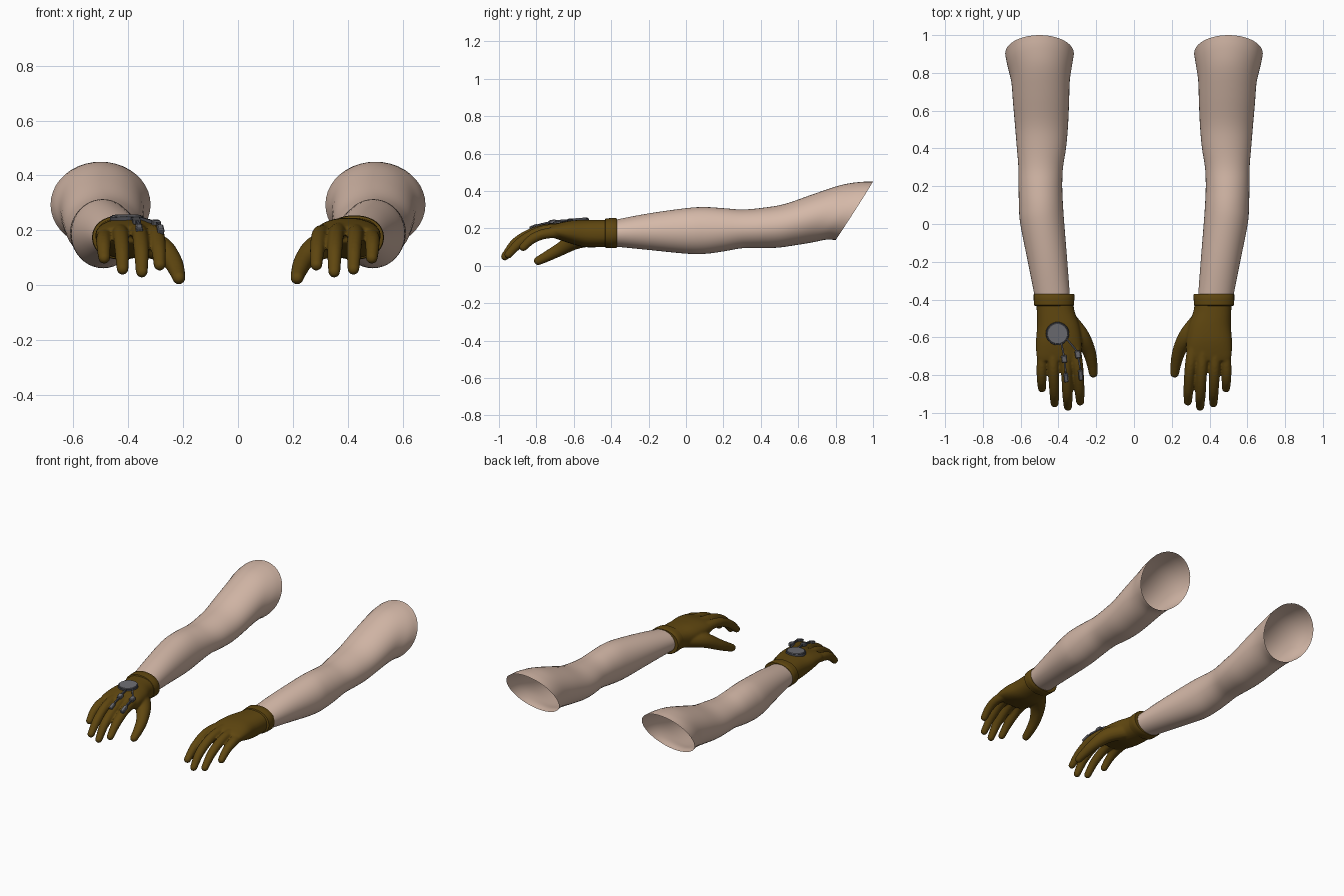
import bpy, bmesh, math
from mathutils import Vector, Matrix

cube = bpy.data.objects.get("Cube")
if cube:
    bpy.data.objects.remove(cube)


def material(name, rgb):
    m = bpy.data.materials.new(name)
    m.use_nodes = True
    m.diffuse_color = (*rgb, 1)
    m.node_tree.nodes["Principled BSDF"].inputs["Base Color"].default_value = (*rgb, 1)
    return m


SKIN = material("skin", (0.66, 0.48, 0.39))
GLOVE = material("brown leather", (0.115, 0.062, 0.005))
METAL = material("grey metal", (0.15, 0.15, 0.165))
DARK = material("dark metal", (0.06, 0.062, 0.075))


def finish(bm, name, mat, angle=40):
    bmesh.ops.recalc_face_normals(bm, faces=bm.faces)
    mesh = bpy.data.meshes.new(name)
    bm.to_mesh(mesh)
    bm.free()
    mesh.materials.append(mat)
    mesh.shade_smooth()
    mesh.set_sharp_from_angle(angle=math.radians(angle))
    ob = bpy.data.objects.new(name, mesh)
    bpy.context.collection.objects.link(ob)
    return ob


def spline(rows, steps):
    """Smooth curve through rows of any length."""
    rows = [Vector(r) for r in rows]
    p = [2 * rows[0] - rows[1], *rows, 2 * rows[-1] - rows[-2]]
    out = []
    for a, b, c, d in zip(p, p[1:], p[2:], p[3:]):
        for k in range(steps):
            t = k / steps
            out.append(0.5 * (2 * b + (c - a) * t + (2 * a - 5 * b + 4 * c - d) * t * t
                              + (3 * b - a - 3 * c + d) * t ** 3))
    return out + [rows[-1]]


def loft(bm, rings, caps=True):
    loops = [[bm.verts.new(p) for p in ring] for ring in rings]
    n = len(loops[0])
    for a, b in zip(loops, loops[1:]):
        for i in range(n):
            j = (i + 1) % n
            bm.faces.new((a[i], a[j], b[j], b[i]))
    if caps:
        bm.faces.new(loops[0])
        bm.faces.new(loops[-1])


def section(side, top_y, low_y, x0, x1, z0, z1, n=40, power=1.0):
    """Oval ring, leaning from low_y at its bottom to top_y at its top."""
    ring = []
    for i in range(n):
        a = math.tau * i / n
        c, s = (math.copysign(abs(v) ** power, v) for v in (math.cos(a), math.sin(a)))
        ring.append((side * ((x0 + x1) / 2 + c * (x1 - x0) / 2),
                     (top_y + low_y) / 2 + s * (top_y - low_y) / 2 + 0.012 * (top_y - low_y) * c * c,
                     (z0 + z1) / 2 + s * (z1 - z0) / 2))
    return ring


def finger(bm, side, rows):
    """Tapered tube with a rounded tip; rows are x, y, z, radius."""
    pts = spline(rows, 6)
    centres = [Vector((side * p[0], p[1], p[2])) for p in pts]
    tip_dir = (centres[-1] - centres[-2]).normalized()
    stations = []
    for i, c in enumerate(centres):
        d = centres[min(i + 1, len(centres) - 1)] - centres[max(i - 1, 0)]
        stations.append((c, d.normalized(), pts[i][3]))
    r = pts[-1][3]
    for k in range(1, 5):
        a = math.radians(20 * k)
        stations.append((centres[-1] + tip_dir * r * math.sin(a), tip_dir, r * math.cos(a)))
    rings = []
    for c, d, rad in stations:
        u = d.cross(Vector((0, 0, 1))).normalized()
        v = u.cross(d)
        rings.append([c + rad * (u * math.cos(math.tau * i / 16) + v * math.sin(math.tau * i / 16))
                      for i in range(16)])
    loft(bm, rings)


# top_y, low_y, x0, x1, z0, z1
ARM = [(-.40, -.40, .338, .522, .105, .242), (-.2, -.2, .353, .562, .085, .28),
       (0, 0, .369, .602, .065, .308), (.1, .1, .376, .609, .064, .314),
       (.2, .2, .38, .611, .077, .308), (.3, .3, .376, .612, .094, .301),
       (.41, .39, .36, .62, .095, .31), (.53, .49, .35, .629, .097, .331),
       (.68, .59, .344, .64, .111, .383), (.83, .68, .34, .65, .126, .432),
       (.93, .75, .328, .67, .14, .448), (1, .8, .318, .682, .138, .45)]
# y, x0, x1, z0, z1
PALM = [(-.385, .325, .52, .105, .246), (-.46, .315, .515, .1, .246),
        (-.54, .288, .513, .1, .246), (-.62, .277, .519, .12, .241),
        (-.69, .277, .517, .143, .226), (-.725, .285, .51, .155, .214)]
DIGITS = [
    [(.475, -.62, .185, .032), (.488, -.75, .172, .028), (.489, -.82, .145, .026), (.487, -.87, .1, .022)],
    [(.43, -.62, .195, .034), (.427, -.77, .185, .029), (.422, -.88, .13, .027), (.42, -.95, .06, .022)],
    [(.37, -.62, .2, .034), (.358, -.78, .188, .029), (.352, -.9, .13, .028), (.35, -.968, .05, .022)],
    [(.32, -.62, .19, .034), (.297, -.76, .185, .029), (.289, -.87, .135, .027), (.285, -.94, .075, .022)],
    [(.36, -.5, .155, .05), (.285, -.59, .135, .047), (.24, -.67, .09, .036),
     (.222, -.74, .052, .029), (.215, -.79, .027, .024)]]

for label, side in (("right", -1), ("left", 1)):
    # bare arm, open at the shoulder
    bm = bmesh.new()
    loft(bm, [section(side, *r) for r in spline(ARM, 4)], caps=False)
    finish(bm, label + "_arm", SKIN)

    # glove: palm and digits fused into one skin
    bm = bmesh.new()
    loft(bm, [section(side, r[0], *r, power=0.85) for r in spline(PALM, 4)])
    for rows in DIGITS:
        finger(bm, side, rows)
    glove = finish(bm, label + "_glove", GLOVE, 180)
    fuse = glove.modifiers.new("fuse", 'REMESH')
    fuse.mode = 'VOXEL'
    fuse.voxel_size = 0.006
    fuse.use_smooth_shade = True
    soften = glove.modifiers.new("soften", 'SMOOTH')
    soften.factor = 0.5
    soften.iterations = 6

    # cuff band around the wrist
    bm = bmesh.new()
    loft(bm, [section(side, y, y, .316 + d, .531 - d, .094 + d, .255 - d, power=0.92)
              for y, d in ((-.434, .01), (-.43, .002), (-.4, 0), (-.374, 0), (-.37, .003))])
    finish(bm, label + "_cuff", GLOVE)


# device on the back of the right hand
def disc(name, mat, radius, depth, z):
    bm = bmesh.new()
    tilt = Matrix.Translation((-.405, -.58, z)) @ Matrix.Rotation(math.radians(4), 4, 'X')
    bmesh.ops.create_cone(bm, cap_ends=True, segments=32, radius1=radius, radius2=radius * .95,
                          depth=depth, matrix=tilt)
    finish(bm, name, mat)


disc("device_base", DARK, .063, .02, .241)
disc("device_face", METAL, .056, .006, .252)


def along(a, b):
    a, b = Vector(a), Vector(b)
    turn = (b - a).to_track_quat('Y', 'Z').to_matrix().to_4x4()
    return Matrix.Translation((a + b) / 2) @ turn, (b - a).length


def bar(name, a, b, width, height, mat):
    place, length = along(a, b)
    bm = bmesh.new()
    bmesh.ops.create_cube(bm, size=1, matrix=place @ Matrix.Diagonal((width, length, height, 1)))
    if width > .015:
        bmesh.ops.bevel(bm, geom=bm.edges[:], offset=.004, segments=1, affect='EDGES')
    finish(bm, name, mat, 30)


CABLES = {"middle": [(-.385, -.63, .243), (-.371, -.7, .238), (-.362, -.78, .22), (-.358, -.835, .198)],
          "index": [(-.355, -.61, .243), (-.3, -.675, .228), (-.285, -.76, .218), (-.28, -.825, .194)]}
for label, path in CABLES.items():
    pts = [Vector(p) for p in path]
    for i, (a, b) in enumerate(zip(pts, pts[1:])):
        bar(f"{label}_rod_{i + 1}", a, b, .01, .012, DARK)
    bar(label + "_knuckle_block", pts[1].lerp(pts[2], -.05), pts[1].lerp(pts[2], .4), .03, .022, METAL)
    bar(label + "_finger_block", pts[2].lerp(pts[3], .2), pts[3], .024, .022, METAL)
